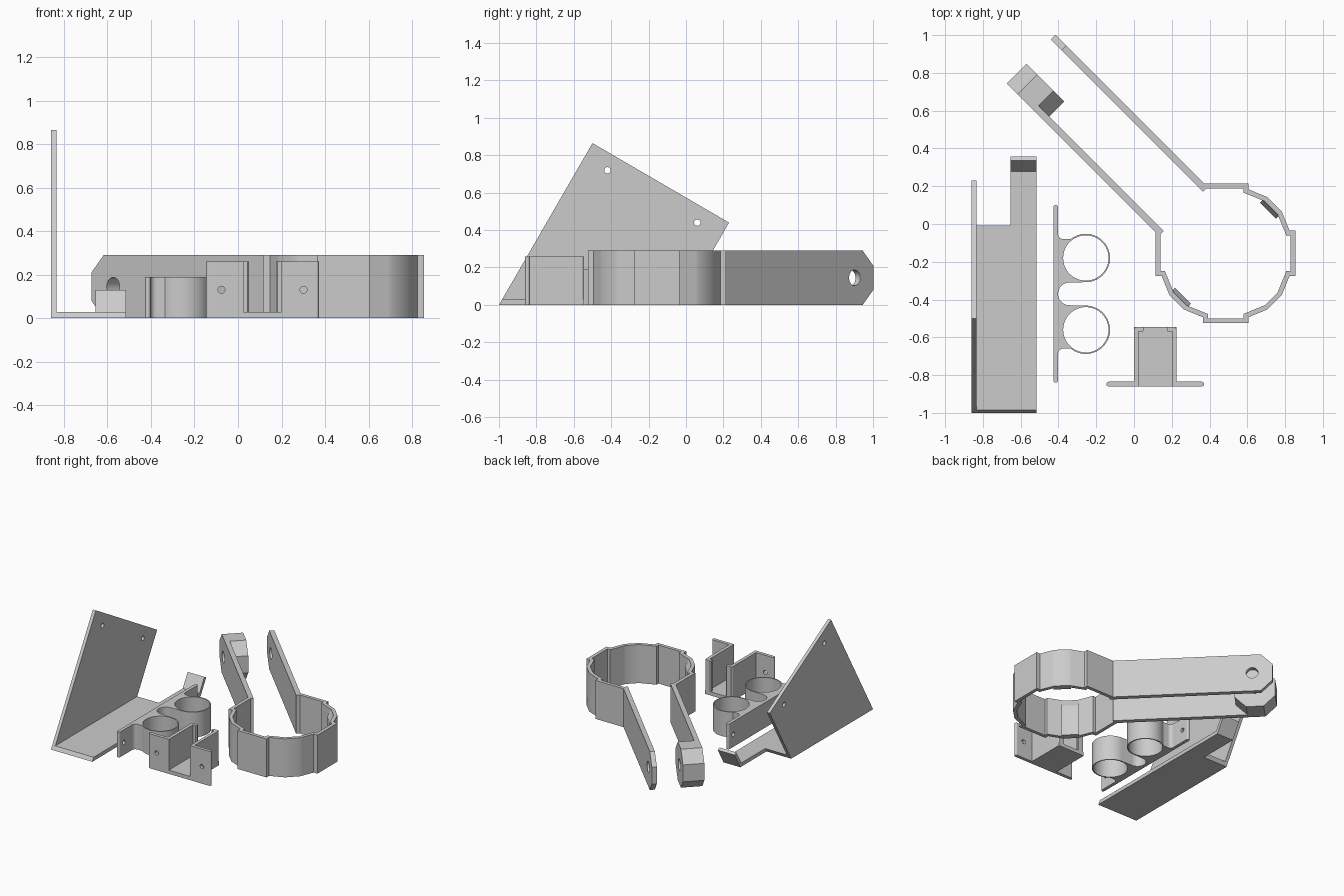
import bpy, bmesh, math
from mathutils import Matrix, Vector

if "Cube" in bpy.data.objects:
    bpy.data.objects.remove(bpy.data.objects["Cube"])

grey = bpy.data.materials.new("plain_grey")
grey.diffuse_color = (0.6, 0.6, 0.6, 1)
grey.use_nodes = True
grey.node_tree.nodes["Principled BSDF"].inputs["Base Color"].default_value = grey.diffuse_color

# Plane axes: (u, v, extrusion)
FLAT = ((1, 0, 0), (0, 1, 0), (0, 0, 1))
SIDE = ((0, 1, 0), (0, 0, 1), (1, 0, 0))
FRONT = ((1, 0, 0), (0, 0, 1), (0, -1, 0))
R = math.sqrt(0.5)
ARM = ((-R, R, 0), (0, 0, 1), (R, R, 0))


def arc(cx, cy, r, a0, a1, n):
    """Points along an arc, angles in degrees."""
    return [(cx + r * math.cos(math.radians(a0 + (a1 - a0) * i / n)),
             cy + r * math.sin(math.radians(a0 + (a1 - a0) * i / n))) for i in range(n + 1)]


def circle(cx, cy, r, n=24):
    return arc(cx, cy, r, 0, 360, n)[:-1]


def prism(name, outline, w0, w1, axes=FLAT, holes=(), origin=(0, 0, 0)):
    """Extrude an outline with holes between two depths along the third axis."""
    cu = bpy.data.curves.new(name, 'CURVE')
    cu.dimensions, cu.fill_mode, cu.extrude = '2D', 'BOTH', (w1 - w0) / 2
    for loop in [outline, *holes]:
        sp = cu.splines.new('POLY')
        sp.points.add(len(loop) - 1)
        for p, (x, y) in zip(sp.points, loop):
            p.co = (x, y, 0, 1)
        sp.use_cyclic_u = True
    tmp = bpy.data.objects.new("outline", cu)
    bpy.context.scene.collection.objects.link(tmp)
    bpy.context.view_layer.update()
    dg = bpy.context.evaluated_depsgraph_get()
    me = bpy.data.meshes.new_from_object(tmp.evaluated_get(dg))
    bpy.data.objects.remove(tmp)
    m = Matrix([Vector(a) for a in axes]).transposed().to_4x4()
    m.translation = Vector(origin) + Vector(axes[2]) * (w0 + w1) / 2
    me.transform(m)
    bm = bmesh.new()
    bm.from_mesh(me)
    bmesh.ops.remove_doubles(bm, verts=bm.verts, dist=1e-5)
    bmesh.ops.recalc_face_normals(bm, faces=bm.faces)
    for f in bm.faces:
        f.smooth = True
    bm.to_mesh(me)
    bm.free()
    me.set_sharp_from_angle(angle=math.radians(25))
    me.materials.clear()
    me.materials.append(grey)
    ob = bpy.data.objects.new(name, me)
    bpy.context.scene.collection.objects.link(ob)
    return ob


def box(name, x0, x1, y0, y1, z0, z1):
    return prism(name, [(x0, y0), (x1, y0), (x1, y1), (x0, y1)], z0, z1)


def rect(u0, u1, v0, v1):
    return [(u0, v0), (u1, v0), (u1, v1), (u0, v1)]


def ribbon(path, t):
    """Closed outline of a band of thickness t around an open path."""
    pts = [Vector(p) for p in path]
    sides = ([], [])
    for i, p in enumerate(pts):
        d0 = (p - pts[max(i - 1, 0)]).normalized() if i else None
        d1 = (pts[i + 1] - p).normalized() if i < len(pts) - 1 else d0
        d0 = d0 or d1
        n0, n1 = Vector((-d0.y, d0.x)), Vector((-d1.y, d1.x))
        off = (n0 + n1) / (1 + n0.dot(n1)) * t / 2
        sides[0].append(tuple(p + off))
        sides[1].append(tuple(p - off))
    return sides[0] + sides[1][::-1]


# Angled mounting bracket: tilted plate, base, and sloping end tab
prism("bracket_plate", [(-1, 0), (-0.024, 0), (0.23, 0.44), (-0.5, 0.865)], -0.86, -0.835, SIDE,
      [circle(-0.42, 0.72, 0.017), circle(0.06, 0.44, 0.017)])
prism("bracket_base", [(-1, 0), (-0.024, 0), (-0.008, 0.028), (-0.984, 0.028)],
      -0.84, -0.515, SIDE)
prism("bracket_tongue", [(-0.03, 0), (0.289, 0), (0.357, 0.118), (0.336, 0.13),
                         (0.277, 0.028), (-0.03, 0.028)], -0.655, -0.515, SIDE)

# Double tube holder: back plate with rounded ends and two rings
MID = -0.37
prism("holder_back", rect(-0.8275, 0.0875, 0, 0.19), -0.427, -0.402, SIDE,
      [circle(MID + s * 0.415, 0.095, 0.016) for s in (-1, 1)])
for s in (-1, 1):
    prism("holder_back_end", circle(-0.4145, MID + s * 0.4575, 0.0125, 16), 0, 0.19)
    half = ([(-0.41, MID), (-0.41, -0.05)] + arc(-0.375, -0.053, 0.027, 180, 270, 6)
            + arc(-0.255, -0.18, 0.128, 128.6, -90, 40)
            + arc(-0.342, MID, 0.06, 90, 180, 10))
    prism("holder_ring", [(x, MID + s * (y - MID)) for x, y in half], 0, 0.19,
          holes=[circle(-0.255, MID + s * 0.19, 0.12, 48)])

# Channel bracket: floor, side walls with inward lips, drilled flanges
C = 0.1125
box("channel_floor", C - 0.1125, C + 0.1125, -0.86, -0.545, 0, 0.028)
for s in (-1, 1):
    def mx(pts):
        return [(C + s * x, y) for x, y in pts]
    prism("channel_wall", mx([(0.0875, -0.86), (0.1125, -0.86), (0.1125, -0.557), (0.105, -0.545),
                              (0.068, -0.545), (0.061, -0.551), (0.061, -0.564), (0.068, -0.57),
                              (0.0875, -0.57)]), 0, 0.26)
    prism("channel_flange", mx(rect(0.1, 0.2465, 0, 0.26)), 0.835, 0.86, FRONT,
          [circle(C + s * 0.1885, 0.13, 0.016)])
    prism("channel_flange_end", circle(C + s * 0.2465, -0.8475, 0.0125, 16), 0, 0.26)

# Large clamp ring: three repeated quarters, open at the back left
CX, CY, H = 0.485, -0.155, 0.29
quarter = [(0.107, 0.357), (0.107, 0.33), (0.2, 0.292), (0.215, 0.286),
           (0.286, 0.215), (0.292, 0.2), (0.33, 0.107), (0.357, 0.107)]
path = [(-0.12, 0.357)]
for k in range(3):
    for x, y in quarter:
        for _ in range(k):
            x, y = y, -x
        path.append((x, y))
path.append((-0.357, 0.12))
prism("clamp_ring", [(CX + x, CY + y) for x, y in ribbon(path, 0.026)], 0, H)

# Small wedges on the inner wall of the ring
for s in (-1, 1):
    prism("clamp_wedge", [(0.35, 0), (0.318, 0), (0.318, 0.235), (0.342, 0.285), (0.35, 0.285)],
          -0.06, 0.06, ((s * R, s * R, 0), (0, 0, 1), (s * R, -s * R, 0)), origin=(CX, CY, 0))

# Clamp arms with chamfered, drilled ends
END, CH = 1.003, 0.081
tip = [(END - CH, 0), (END, CH), (END, H - CH), (END - CH, H)]
bolt = circle(END - 0.142, H / 2, 0.042, 32)
for n0 in (0.0495, 0.379):
    prism("clamp_arm", [(-0.138, 0)] + tip + [(-0.138, H)], n0, n0 + 0.035, ARM, [bolt])

# Octagonal bolt boss on the left arm
back = END - 0.284
prism("bolt_boss", tip + [(back + CH, H), (back, H - CH), (back, CH), (back + CH, 0)],
      0.0845, 0.198, ARM, [bolt])
